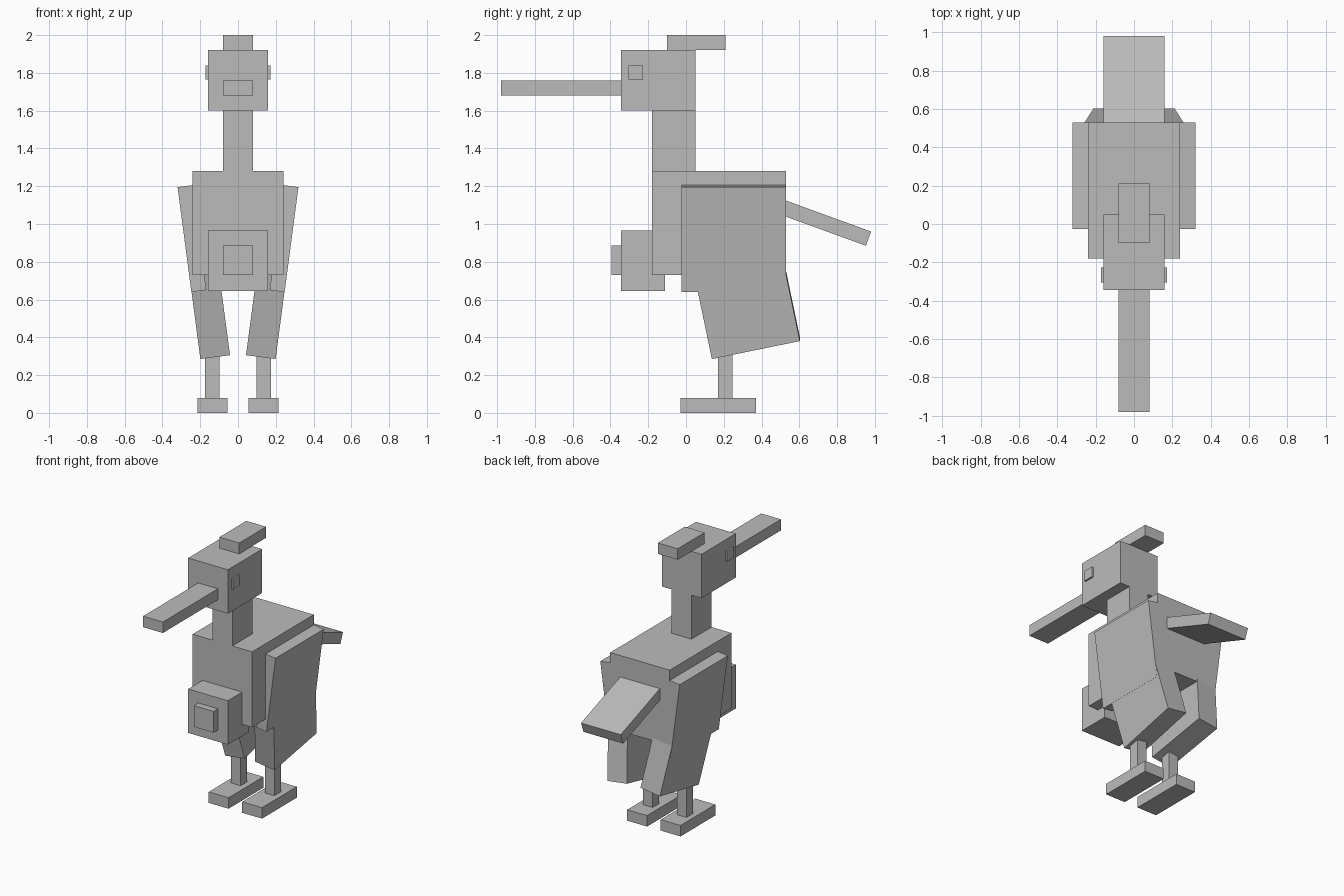
import bpy
import bmesh
import math
from mathutils import Vector

cube = bpy.data.objects.get("Cube")
if cube:
    bpy.data.objects.remove(cube, do_unlink=True)

# Single plain grey
GREY = (0.5, 0.5, 0.5, 1.0)
mat = bpy.data.materials.new("plain grey")
mat.use_nodes = True
mat.diffuse_color = GREY
bsdf = next(n for n in mat.node_tree.nodes if n.type == 'BSDF_PRINCIPLED')
bsdf.inputs["Base Color"].default_value = GREY


def finish(name, bm):
    bmesh.ops.recalc_face_normals(bm, faces=bm.faces)
    mesh = bpy.data.meshes.new(name)
    bm.to_mesh(mesh)
    bm.free()
    mesh.materials.append(mat)
    obj = bpy.data.objects.new(name, mesh)
    bpy.context.collection.objects.link(obj)
    return obj


def box(name, x, y, z):
    """Axis-aligned block from (min, max) ranges."""
    bm = bmesh.new()
    bmesh.ops.create_cube(bm, size=1)
    for v in bm.verts:
        v.co = [r[0] + (c + 0.5) * (r[1] - r[0]) for c, r in zip(v.co, (x, y, z))]
    return finish(name, bm)


def slab(name, outline, offset):
    """Prism: outline points pushed along one offset vector."""
    bm = bmesh.new()
    face = bm.faces.new([bm.verts.new(p) for p in outline])
    ext = bmesh.ops.extrude_face_region(bm, geom=[face])
    verts = [g for g in ext["geom"] if isinstance(g, bmesh.types.BMVert)]
    bmesh.ops.translate(bm, verts=verts, vec=offset)
    return finish(name, bm)


# Head, neck and body
box("body", (-0.24, 0.24), (-0.18, 0.53), (0.73, 1.28))
box("neck", (-0.08, 0.08), (-0.18, 0.05), (1.28, 1.60))
box("head", (-0.16, 0.16), (-0.345, 0.05), (1.60, 1.92))
box("crest", (-0.08, 0.08), (-0.10, 0.21), (1.92, 2.00))
box("beak", (-0.08, 0.08), (-0.98, -0.345), (1.68, 1.76))

# Chest block with raised plate
box("chest_block", (-0.16, 0.16), (-0.345, -0.11), (0.645, 0.965))
box("chest_plate", (-0.08, 0.08), (-0.395, -0.345), (0.73, 0.885))

# Sloping tail
slope = math.radians(20)
along = Vector((0, math.cos(slope), -math.sin(slope)))
under = Vector((0, -math.sin(slope), -math.cos(slope))) * 0.08
tip = Vector((-0.16, 0.98, 0.96))
root = tip - along * 0.52
slab("tail", [root, tip, tip + under, root + under], (0.32, 0, 0))

# Wings lean inward; thighs share the wing's outer plane and swing back
lean = math.radians(7.5)
swing = math.radians(11.7)
for side, s in (("left", 1), ("right", -1)):
    top = Vector((s * 0.32, 0, 1.195))
    down = Vector((-s * math.sin(lean), 0, -math.cos(lean)))
    inward = Vector((-s * math.cos(lean), 0, math.sin(lean)))

    def on_side(y, d):
        return top + down * d + Vector((0, y, 0))

    slab(side + "_wing",
         [on_side(*p) for p in ((-0.025, 0), (0.53, 0), (0.53, 0.56), (-0.025, 0.56))],
         inward * 0.08)

    up = (-math.sin(swing) * 0.48, -math.cos(swing) * 0.48)
    front, back = (0.137, 0.918), (0.603, 0.822)
    thigh = [front, back, (back[0] + up[0], back[1] + up[1]),
             (front[0] + up[0], front[1] + up[1])]
    slab(side + "_thigh", [on_side(*p) + inward * 0.001 for p in thigh],
         inward * 0.158)

    # Shin, foot and eye
    def span(a, b):
        return (min(s * a, s * b), max(s * a, s * b))

    box(side + "_shin", span(0.097, 0.175), (0.17, 0.245), (0.08, 0.40))
    box(side + "_foot", span(0.055, 0.215), (-0.03, 0.37), (0.0, 0.08))
    box(side + "_eye", span(0.155, 0.173), (-0.305, -0.228), (1.765, 1.84))
